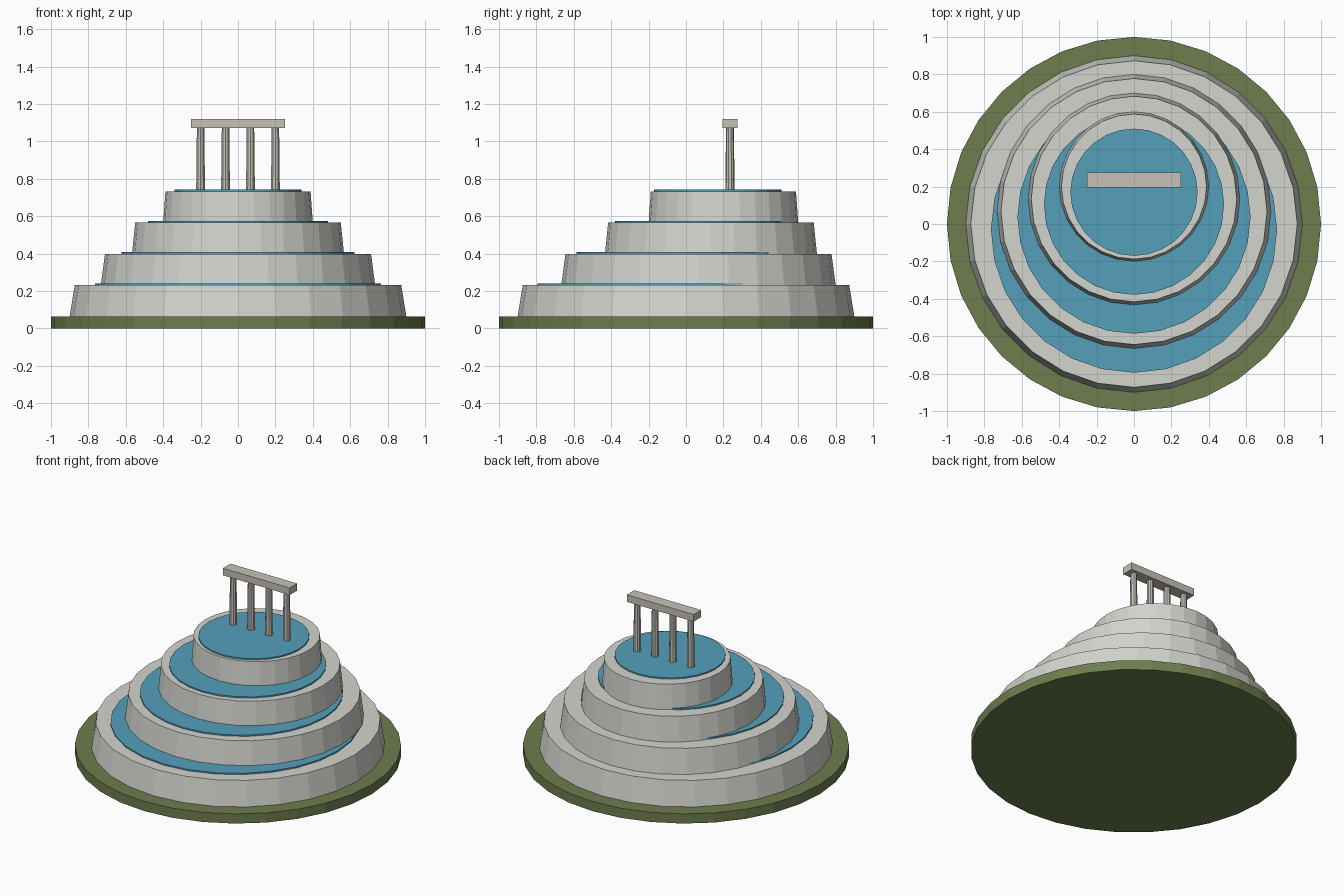
import bpy

if "Cube" in bpy.data.objects:
    bpy.data.objects.remove(bpy.data.objects["Cube"])


def material(name, color):
    mat = bpy.data.materials.new(name)
    mat.diffuse_color = (*color, 1)
    mat.use_nodes = True
    mat.node_tree.nodes["Principled BSDF"].inputs["Base Color"].default_value = mat.diffuse_color
    return mat


GRASS = material("grass", (0.155, 0.205, 0.075))
WATER = material("water", (0.09, 0.35, 0.50))
STONE = material("pale_stone", (0.66, 0.66, 0.62))
COLUMN = material("column_stone", (0.57, 0.54, 0.48))


def frustum(name, r1, r2, z0, z1, x, y, sides, mat):
    bpy.ops.mesh.primitive_cone_add(vertices=sides, radius1=r1, radius2=r2,
                                    depth=z1 - z0, location=(x, y, (z0 + z1) / 2))
    obj = bpy.context.object
    obj.name = name
    obj.data.materials.append(mat)
    return obj


# Round lawn
BASE_TOP, STEP = 0.065, 0.167
frustum("lawn_base", 1, 1, 0, BASE_TOP, 0, 0, 32, GRASS)

# Stepped tiers shifting backwards, each with a pool shifted slightly forwards
for i in range(4):
    r = 0.9 - i * 0.5 / 3
    y = i * 0.2 / 3
    z0 = BASE_TOP + i * STEP
    z1 = z0 + STEP
    frustum(f"stone_tier_{i + 1}", r, r * 0.97, z0, z1, 0, y, 28, STONE)
    frustum(f"pool_water_{i + 1}", r * 0.85, r * 0.85, z1 - 0.008, z1 + 0.009,
            0, y - 0.03, 28, WATER)

# Colonnade standing in the top pool
TOP, COL_Y = BASE_TOP + 4 * STEP, 0.235
for i in range(4):
    frustum(f"column_{i + 1}", 0.025, 0.021, TOP, 1.072,
            -0.2 + i * 0.4 / 3, COL_Y, 10, COLUMN)

# Beam across the columns
bpy.ops.mesh.primitive_cube_add(size=1, location=(0, COL_Y, 1.095))
beam = bpy.context.object
beam.name = "top_beam"
beam.scale = (0.5, 0.08, 0.048)
bpy.ops.object.transform_apply(location=False, rotation=False, scale=True)
beam.data.materials.append(COLUMN)
